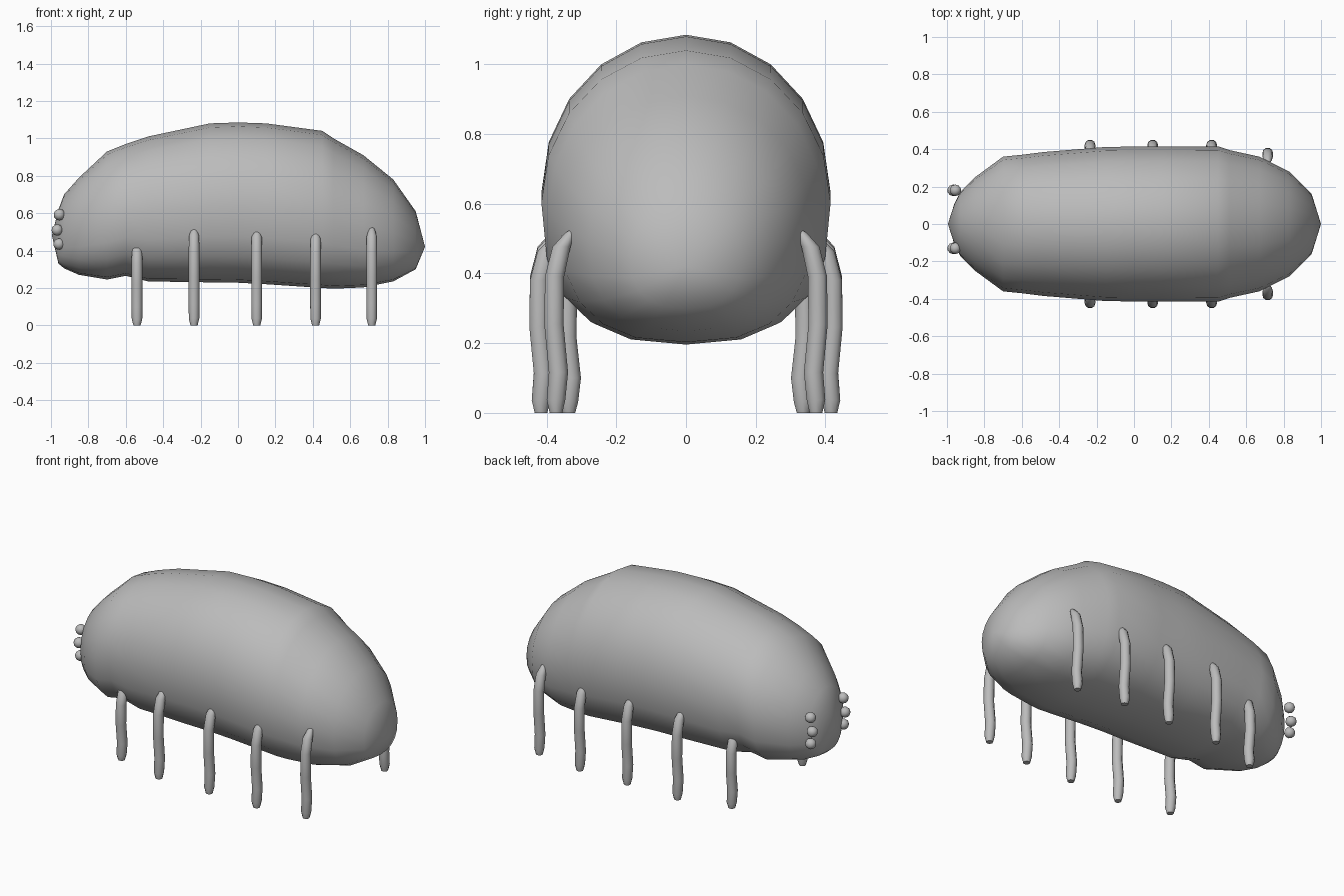
import bpy, bmesh, math
from mathutils import Vector

if "Cube" in bpy.data.objects:
    bpy.data.objects.remove(bpy.data.objects["Cube"])

grey = bpy.data.materials.new("grey")
grey.diffuse_color = (0.5, 0.5, 0.5, 1)
grey.use_nodes = True
grey.node_tree.nodes["Principled BSDF"].inputs["Base Color"].default_value = grey.diffuse_color


def make(name, bm, angle):
    bmesh.ops.recalc_face_normals(bm, faces=bm.faces)
    me = bpy.data.meshes.new(name)
    bm.to_mesh(me)
    bm.free()
    me.materials.append(grey)
    ob = bpy.data.objects.new(name, me)
    bpy.context.collection.objects.link(ob)
    bpy.ops.object.select_all(action='DESELECT')
    ob.select_set(True)
    bpy.context.view_layer.objects.active = ob
    bpy.ops.object.shade_smooth_by_angle(angle=math.radians(angle))
    return ob


def loft(bm, rings, start=None, end=None):
    """Skin rings of points; ends close to a tip point or a flat cap."""
    vs = [[bm.verts.new(p) for p in r] for r in rings]
    n = len(vs[0])
    for a, b in zip(vs, vs[1:]):
        for i in range(n):
            bm.faces.new((a[i], a[(i + 1) % n], b[(i + 1) % n], b[i]))
    for ring, tip in ((vs[0], start), (vs[-1], end)):
        if tip is None:
            bm.faces.new(ring)
        else:
            t = bm.verts.new(tip)
            for i in range(n):
                bm.faces.new((ring[i], ring[(i + 1) % n], t))


# Body: x, bottom z, top z, half width
sections = [
    (-0.96, 0.33, 0.62, 0.11), (-0.93, 0.305, 0.70, 0.17),
    (-0.85, 0.27, 0.79, 0.25), (-0.70, 0.245, 0.93, 0.36),
    (-0.60, 0.265, 0.97, 0.37), (-0.48, 0.235, 1.01, 0.385),
    (-0.15, 0.23, 1.08, 0.412), (0.00, 0.228, 1.085, 0.414),
    (0.15, 0.22, 1.08, 0.414), (0.45, 0.20, 1.04, 0.415),
    (0.51, 0.196, 1.00, 0.395), (0.67, 0.203, 0.91, 0.36),
    (0.83, 0.235, 0.78, 0.28), (0.95, 0.30, 0.61, 0.16),
]


def section(x, lo, hi, w, n=20):
    mid = lo + (hi - lo) * 0.48
    pts = []
    for i in range(n):
        a = 2 * math.pi * i / n
        c, s = math.cos(a), math.sin(a)
        e = 1.0 if s > 0 else 0.78      # squarer underside
        y = math.copysign(abs(c) ** e, c) * w
        z = s * (hi - mid) if s > 0 else -abs(s) ** e * (mid - lo)
        pts.append((x, y, mid + z))
    return pts


bm = bmesh.new()
loft(bm, [section(*s) for s in sections], (-0.995, 0, 0.48), (1.0, 0, 0.42))
make("body", bm, 50)

# Legs: bent tubes with a rounded hip and foot
leg_rows = [(-0.54, 0.34, 0.455), (-0.235, 0.42, 0.53), (0.10, 0.42, 0.525),
            (0.415, 0.42, 0.515), (0.715, 0.377, 0.53)]
bend = [(-0.045, 0.975, 0.015), (-0.02, 0.90, 0.027), (0.0, 0.74, 0.029),
        (0.002, 0.48, 0.029), (-0.011, 0.22, 0.029), (-0.004, 0.07, 0.028),
        (-0.004, 0.0, 0.019)]
for side, label in ((-1, "front"), (1, "back")):
    for k, (x, y, top) in enumerate(leg_rows):
        rings = []
        for dy, f, r in bend:
            rings.append([(x + r * math.cos(t * math.pi / 5),
                           side * (y + dy) + r * math.sin(t * math.pi / 5),
                           top * f) for t in range(10)])
        bm = bmesh.new()
        loft(bm, rings, start=(x, side * (y - 0.052), top))
        make(f"{label}_leg_{k + 1}", bm, 50)

# Eyes: three small beads on each side of the head
for y, label in ((-0.13, "front"), (0.18, "back")):
    for k, (x, z) in enumerate(((-0.957, 0.435), (-0.967, 0.51), (-0.955, 0.592))):
        bm = bmesh.new()
        bmesh.ops.create_icosphere(bm, subdivisions=2, radius=0.031)
        bmesh.ops.translate(bm, verts=bm.verts, vec=Vector((x, y, z)))
        make(f"{label}_eye_{k + 1}", bm, 50)
